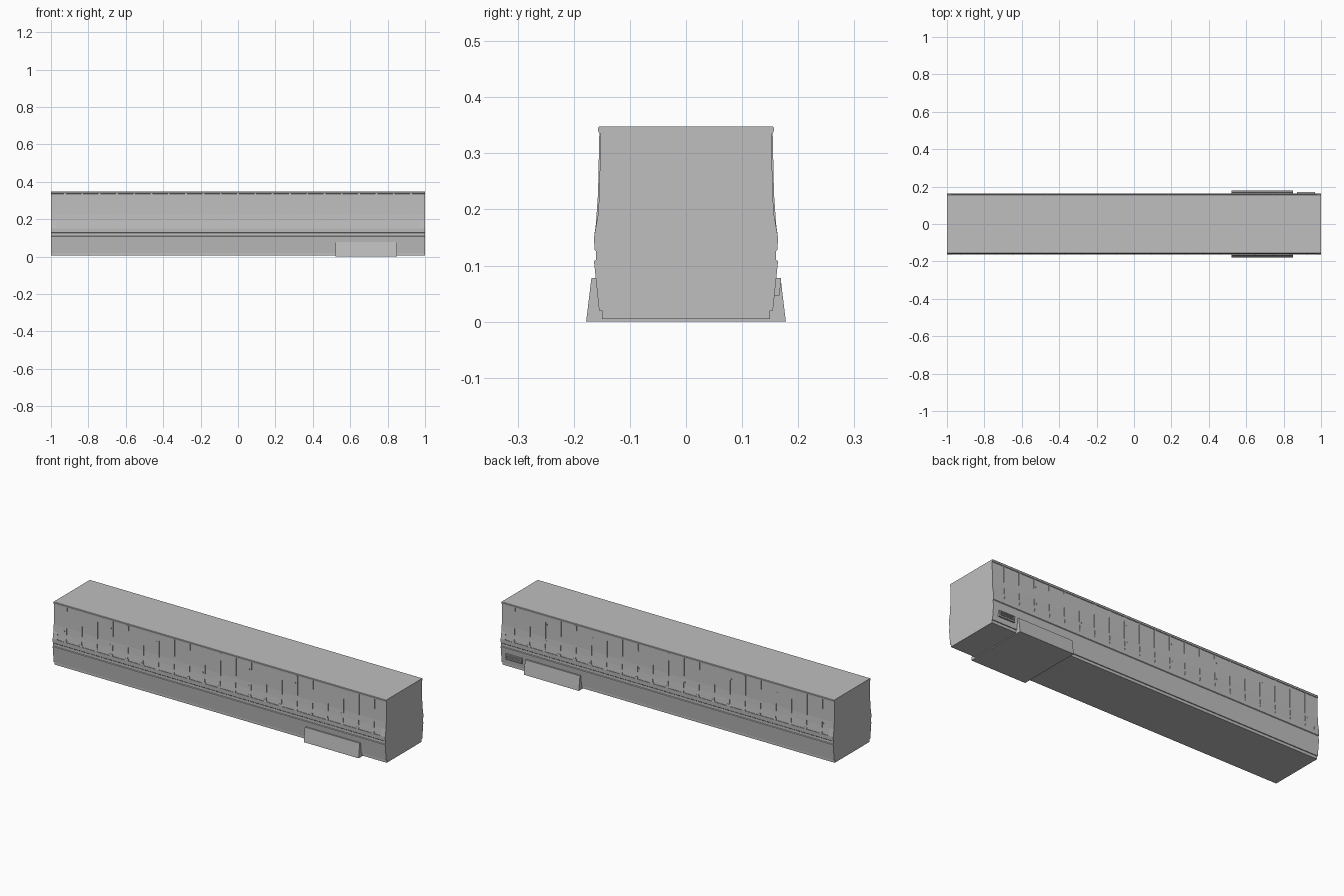
import bpy, bmesh

if "Cube" in bpy.data.objects:
    bpy.data.objects.remove(bpy.data.objects["Cube"])

grey = bpy.data.materials.new("plain grey")
grey.diffuse_color = (0.52, 0.52, 0.52, 1)
grey.use_nodes = True
grey.node_tree.nodes["Principled BSDF"].inputs["Base Color"].default_value = grey.diffuse_color


def prisms(name, parts):
    """One object from several (y,z) profiles, each extruded from x0 to x1."""
    bm = bmesh.new()
    for prof, x0, x1 in parts:
        a = [bm.verts.new((x0, y, z)) for y, z in prof]
        b = [bm.verts.new((x1, y, z)) for y, z in prof]
        bm.faces.new(a)
        bm.faces.new(b[::-1])
        n = len(prof)
        for i in range(n):
            j = (i + 1) % n
            bm.faces.new((a[i], b[i], b[j], a[j]))
    bmesh.ops.recalc_face_normals(bm, faces=bm.faces)
    me = bpy.data.meshes.new(name)
    bm.to_mesh(me)
    bm.free()
    me.materials.append(grey)
    ob = bpy.data.objects.new(name, me)
    bpy.context.collection.objects.link(ob)
    return ob


def flip(prof):
    return [(-y, z) for y, z in prof]


def both_sides(parts):
    return parts + [(flip(p), a, b) for p, a, b in parts]


# Main hull: half cross-section from floor to roof, mirrored
half = [(0.150, 0.005), (0.150, 0.020), (0.155, 0.020), (0.163, 0.098),
        (0.164, 0.108), (0.160, 0.110), (0.160, 0.125), (0.163, 0.128),
        (0.164, 0.150), (0.161, 0.150), (0.157, 0.190), (0.1545, 0.225),
        (0.1525, 0.335), (0.156, 0.337), (0.157, 0.345), (0.155, 0.348)]
prisms("hull", [(half + flip(half)[::-1], -1, 1)])

# Solid corners of the side at both ends of the panelled area
corner = [(0.150, 0.150), (0.164, 0.150), (0.157, 0.190), (0.150, 0.190)]
prisms("end_corners", both_sides([(corner, -1, -0.973), (corner, 0.973, 1)]))

# Vertical ribs and their wider feet
pitch = 0.0925
rib = [(0.150, 0.150), (0.1635, 0.150), (0.1605, 0.175), (0.1568, 0.228),
       (0.1545, 0.336), (0.150, 0.336)]
foot = [(0.150, 0.150), (0.1638, 0.150), (0.1628, 0.160), (0.150, 0.160)]
ribs, feet = [], []
for k in range(-10, 11):
    x = k * pitch
    ribs.append((rib, x - 0.005, x + 0.005))
    feet.append((foot, x - 0.008, x + 0.008))
prisms("side_ribs", both_sides(ribs))
prisms("rib_feet", both_sides(feet))

# Small fasteners beside every third rib
pins = []
for k in range(-10, 11, 3):
    x = k * pitch
    for y, z in ((0.1575, 0.205), (0.1545, 0.295)):
        sq = [(0.150, z - 0.003), (y, z - 0.003), (y, z + 0.003), (0.150, z + 0.003)]
        pins.append((sq, x - 0.013, x - 0.007))
prisms("panel_fasteners", both_sides(pins))

# Tapered block that wraps under the hull
skirt = [(0.178, 0.0), (0.1685, 0.078), (0.157, 0.078), (0.150, 0.020), (0.150, 0.0)]
skirt = [(0.178, 0.0), (0.1685, 0.078)]
prisms("underside_skirt", [(skirt + flip(skirt)[::-1], 0.52, 0.85)])


# Framed grille on the back side, leaning with the hull wall
def bar(z0, z1, out):
    def wall(z):
        return 0.155 + (z - 0.02) * 0.1
    return [(wall(z0) - 0.003, z0), (wall(z0) + out, z0),
            (wall(z1) + out, z1), (wall(z1) - 0.003, z1)]


prisms("grille_frame", [
    (bar(0.047, 0.052, 0.009), 0.872, 0.968),
    (bar(0.073, 0.078, 0.009), 0.872, 0.968),
    (bar(0.052, 0.073, 0.009), 0.872, 0.879),
    (bar(0.052, 0.073, 0.009), 0.961, 0.968)])
prisms("grille_slats", [
    (bar(0.0545 + i * 0.0048, 0.0570 + i * 0.0048, 0.006), 0.879, 0.961)
    for i in range(4)])
